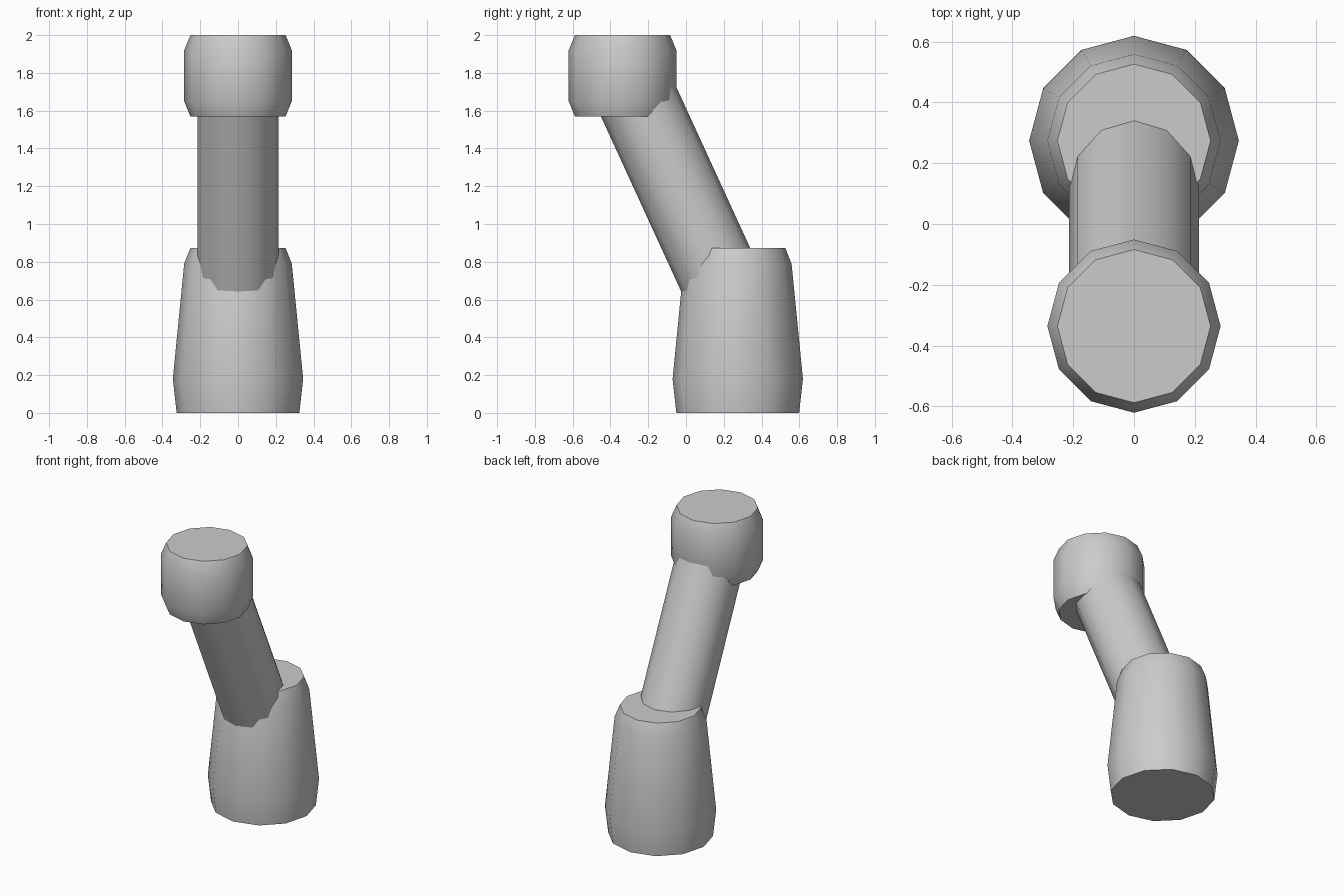
import bpy, bmesh
from math import sin, cos, tau, radians
from mathutils import Vector

if "Cube" in bpy.data.objects:
    bpy.data.objects.remove(bpy.data.objects["Cube"])

SIDES = 12

def lathe(name, profile, matrix_rot=None, loc=(0, 0, 0)):
    """Capped 12-sided turned part from (radius, height) pairs."""
    bm = bmesh.new()
    rings = [[bm.verts.new((r * cos(tau * i / SIDES), r * sin(tau * i / SIDES), z))
              for i in range(SIDES)] for r, z in profile]
    for a, b in zip(rings, rings[1:]):
        for i in range(SIDES):
            j = (i + 1) % SIDES
            bm.faces.new((a[i], a[j], b[j], b[i]))
    bm.faces.new(rings[0][::-1])
    bm.faces.new(rings[-1])
    if matrix_rot:
        bmesh.ops.transform(bm, matrix=matrix_rot, verts=bm.verts)
    bmesh.ops.translate(bm, vec=loc, verts=bm.verts)
    mesh = bpy.data.meshes.new(name)
    bm.to_mesh(mesh)
    bm.free()
    ob = bpy.data.objects.new(name, mesh)
    bpy.context.collection.objects.link(ob)
    bpy.ops.object.select_all(action='DESELECT')
    bpy.context.view_layer.objects.active = ob
    ob.select_set(True)
    bpy.ops.object.shade_smooth_by_angle(angle=radians(40))
    return ob

# tapered lower body with chamfered rims
lathe("lower_body", [(0.325, 0), (0.345, 0.18), (0.285, 0.79), (0.252, 0.873)],
      loc=(0, 0.274, 0))

# upper knob
lathe("upper_knob", [(0.252, 1.57), (0.285, 1.65), (0.285, 1.92), (0.252, 2.0)],
      loc=(0, -0.336, 0))

# slanted tube running from inside the lower body to inside the knob
start, end = Vector((0, 0.271, 0.51)), Vector((0, -0.33, 1.82))
axis = end - start
tilt = Vector((0, 0, 1)).rotation_difference(axis).to_matrix().to_4x4()
lathe("slanted_tube", [(0.214, 0), (0.214, axis.length)], tilt, start)
